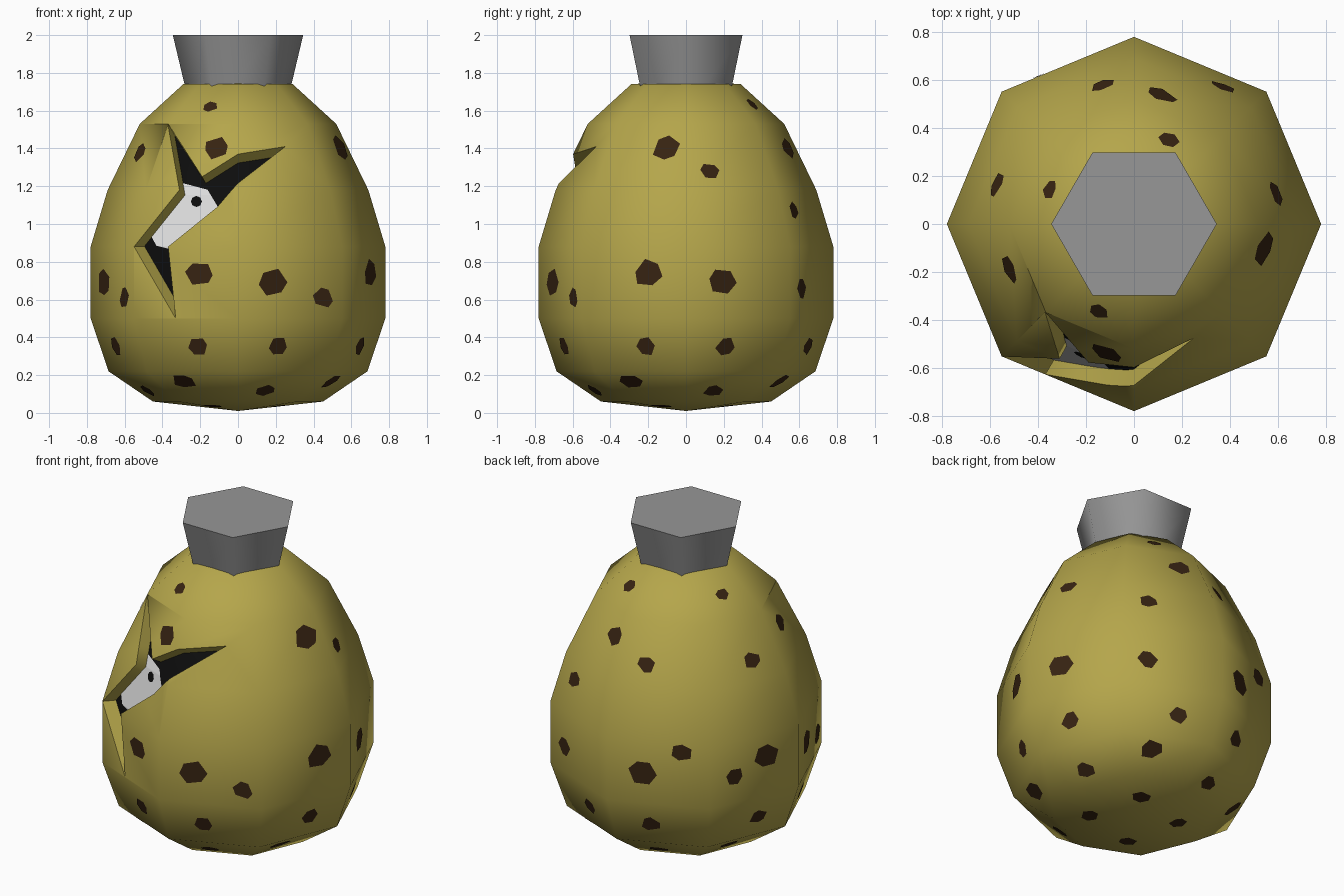
import bpy, bmesh, math, random
from mathutils import Vector
from mathutils.bvhtree import BVHTree

random.seed(4)
if "Cube" in bpy.data.objects:
    bpy.data.objects.remove(bpy.data.objects["Cube"])

CENTRE = Vector((0, 0, 0.9))


def material(name, r, g, b):
    m = bpy.data.materials.new(name)
    m.use_nodes = True
    m.diffuse_color = (r, g, b, 1)
    bsdf = next(n for n in m.node_tree.nodes if n.type == 'BSDF_PRINCIPLED')
    bsdf.inputs["Base Color"].default_value = (r, g, b, 1)
    return m


OLIVE = material("olive_shell", 0.46, 0.38, 0.07)
BROWN = material("dark_brown", 0.038, 0.017, 0.006)
BLACK = material("black", 0.004, 0.004, 0.004)
WHITE = material("eye_white", 0.72, 0.72, 0.72)
GREY = material("grey", 0.31, 0.31, 0.31)


def lathe(profile, sides):
    """Closed solid of revolution; the first and last profile points get caps."""
    bm = bmesh.new()
    rings = []
    for r, z in profile:
        count = 1 if r == 0 else sides
        rings.append([bm.verts.new((r * math.cos(i * math.tau / sides),
                                    r * math.sin(i * math.tau / sides), z)) for i in range(count)])
    for low, high in zip(rings, rings[1:]):
        for i in range(sides):
            j = (i + 1) % sides
            if len(low) == 1:
                bm.faces.new((low[0], high[j], high[i]))
            elif len(high) == 1:
                bm.faces.new((low[i], low[j], high[0]))
            else:
                bm.faces.new((low[i], low[j], high[j], high[i]))
    for ring in (rings[0], rings[-1]):
        if len(ring) > 1:
            bm.faces.new(ring)
    bmesh.ops.recalc_face_normals(bm, faces=bm.faces)
    return bm


def egg(scale=1.0):
    profile = [(0, 0.01), (0.45, 0.06), (0.685, 0.22), (0.78, 0.5), (0.78, 0.88),
               (0.69, 1.18), (0.52, 1.53), (0.29, 1.74), (0, 1.76)]
    bm = lathe(profile, 8)
    for v in bm.verts:
        v.co = CENTRE + (v.co - CENTRE) * scale
    return bm


def to_object(name, bm, mat):
    mesh = bpy.data.meshes.new(name)
    bm.to_mesh(mesh)
    bm.free()
    obj = bpy.data.objects.new(name, mesh)
    bpy.context.collection.objects.link(obj)
    mesh.materials.append(mat)
    return obj


def smooth(obj, degrees):
    bpy.ops.object.select_all(action='DESELECT')
    obj.select_set(True)
    bpy.context.view_layer.objects.active = obj
    bpy.ops.object.shade_smooth_by_angle(angle=math.radians(degrees))


def surface_patch(points, scale):
    """Piece of the egg surface inside the convex outline, seen from the centre."""
    bm = egg(scale)
    middle = sum(points, Vector()) / len(points) - CENTRE
    for a, b in zip(points, points[1:] + points[:1]):
        normal = (a - CENTRE).cross(b - CENTRE)
        if normal.dot(middle) > 0:
            normal.negate()
        bmesh.ops.bisect_plane(bm, geom=bm.verts[:] + bm.edges[:] + bm.faces[:],
                               plane_co=CENTRE, plane_no=normal, clear_outer=True)
    return bm


def from_front(tree, outline):
    return [tree.ray_cast(Vector((x, -3, z)), Vector((0, 1, 0)))[0] for x, z in outline]


shell_bm = egg()
shell_tree = BVHTree.FromBMesh(shell_bm)
CORE = 0.9
core_bm = egg(CORE)
core_tree = BVHTree.FromBMesh(core_bm)

# Jagged crack cutter, its walls running towards the centre
crack = [(-0.37, 1.53), (-0.19, 1.25), (0.25, 1.41), (-0.11, 1.09),
         (-0.37, 0.88), (-0.33, 0.5), (-0.55, 0.88), (-0.31, 1.18)]
rim = [p - CENTRE for p in from_front(shell_tree, crack)]
bm = bmesh.new()
outer = [bm.verts.new(CENTRE + p * 1.5) for p in rim]
inner = [bm.verts.new(CENTRE + p * 0.5) for p in rim]
bm.faces.new(outer)
bm.faces.new(inner[::-1])
for i in range(len(rim)):
    j = (i + 1) % len(rim)
    bm.faces.new((outer[i], inner[i], inner[j], outer[j]))
bmesh.ops.triangulate(bm, faces=bm.faces)
bmesh.ops.recalc_face_normals(bm, faces=bm.faces)
cutter = to_object("crack_cutter", bm, OLIVE)
cutter.hide_render = True

# Cracked shell
shell = to_object("egg_shell", shell_bm, OLIVE)
cut = shell.modifiers.new("crack", 'BOOLEAN')
cut.operation = 'DIFFERENCE'
cut.solver = 'EXACT'
cut.object = cutter
bpy.ops.object.select_all(action='DESELECT')
shell.select_set(True)
bpy.context.view_layer.objects.active = shell
bpy.ops.object.modifier_apply(modifier=cut.name)
bpy.data.objects.remove(cutter)
smooth(shell, 60)

# Dark inside, with the eye peeking out
smooth(to_object("dark_inside", core_bm, BLACK), 60)
white = [(-0.31, 1.22), (-0.16, 1.18), (-0.1, 1.08), (-0.33, 0.86),
         (-0.43, 0.885), (-0.47, 0.96), (-0.45, 1.15)]
to_object("eye", surface_patch(from_front(core_tree, white), CORE * 1.005), WHITE)
pupil = [(-0.218 + 0.029 * math.cos(i * math.tau / 8),
          1.117 + 0.029 * math.sin(i * math.tau / 8)) for i in range(8)]
to_object("pupil", surface_patch(from_front(core_tree, pupil), CORE * 1.01), BLACK)

# Spots: angle from the front towards the left, height, size
spots = [(-22, 1.62, 0.043), (-12, 1.4, 0.07), (79, 1.4, 0.075), (102, 1.28, 0.055),
         (157, 1.63, 0.045), (168, 1.4, 0.065), (147, 1.07, 0.055), (193, 1.3, 0.055),
         (248, 1.63, 0.043), (254, 1.29, 0.055), (290, 1.38, 0.06),
         (-76, 0.69, 0.08), (-54, 0.61, 0.06), (-16, 0.74, 0.08), (15, 0.69, 0.08),
         (37, 0.61, 0.06), (74, 0.74, 0.08), (105, 0.69, 0.08), (146, 0.66, 0.062),
         (195, 0.69, 0.08), (213, 0.84, 0.06), (237, 0.67, 0.06), (254, 0.74, 0.08)]
for turn in range(0, 360, 90):
    spots += [(turn + a, z, s) for a, z, s in
              [(-18, 0.355, 0.055), (18, 0.355, 0.055), (-30, 0.17, 0.065),
               (17, 0.12, 0.055), (-31, 0.04, 0.055)]]
all_spots = bmesh.new()
for angle, z, size in spots:
    a = math.radians(angle)
    out = Vector((math.sin(a), -math.cos(a), 0))
    spot, normal, _, _ = shell_tree.ray_cast(out * 3 + Vector((0, 0, z)), -out)
    across = normal.cross(Vector((0, 0, 1))).normalized()
    up = across.cross(normal)
    start = random.random() * math.tau
    outline = []
    for i in range(6):
        t = start + (i + random.uniform(-0.2, 0.2)) * math.tau / 6
        reach = size * random.uniform(0.88, 1.1)
        outline.append(spot + across * math.cos(t) * reach + up * math.sin(t) * reach * 0.9)
    piece = surface_patch(outline, 1.004)
    temp = bpy.data.meshes.new("temp")
    piece.to_mesh(temp)
    piece.free()
    all_spots.from_mesh(temp)
    bpy.data.meshes.remove(temp)
smooth(to_object("shell_spots", all_spots, BROWN), 60)

# Flared six-sided stopper
smooth(to_object("stopper", lathe([(0.25, 1.6), (0.345, 2.0)], 6), GREY), 65)
